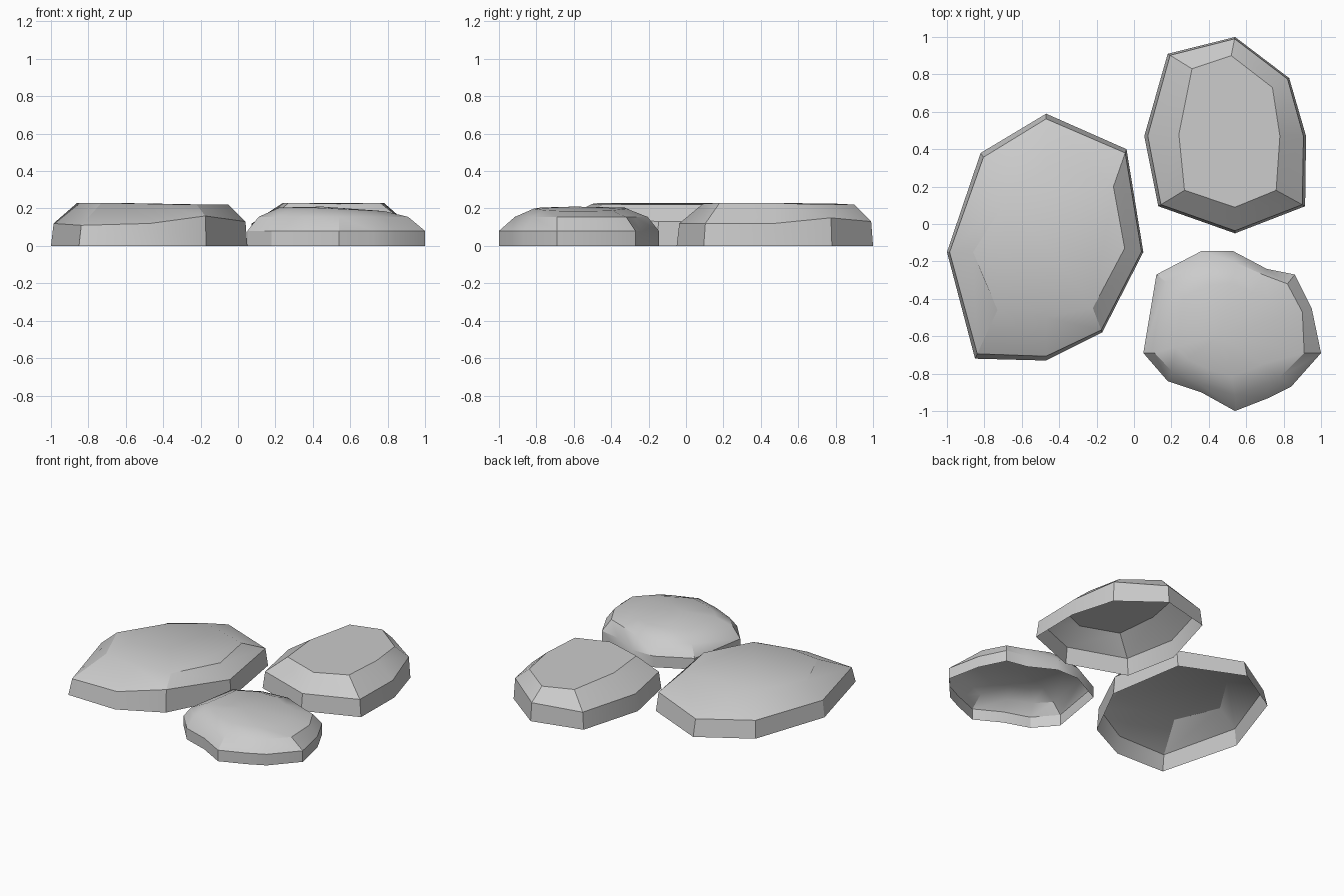
import bpy, bmesh, math

if "Cube" in bpy.data.objects:
    bpy.data.objects.remove(bpy.data.objects["Cube"])


def lerp_ring(a, b, t):
    return [(p[0] + (q[0] - p[0]) * t, p[1] + (q[1] - p[1]) * t) for p, q in zip(a, b)]


def stone(name, rings, peak=None):
    """Open-bottomed shell lofted through rings of 3D points, capped on top."""
    bm = bmesh.new()
    loops = [[bm.verts.new(p) for p in ring] for ring in rings]
    n = len(loops[0])
    for lo, hi in zip(loops, loops[1:]):
        for i in range(n):
            j = (i + 1) % n
            bm.faces.new((lo[i], lo[j], hi[j], hi[i]))
    if peak:
        c = bm.verts.new(peak)
        for i in range(n):
            bm.faces.new((loops[-1][i], loops[-1][(i + 1) % n], c))
    else:
        bm.faces.new(loops[-1])
    mesh = bpy.data.meshes.new(name)
    bm.to_mesh(mesh)
    bm.free()
    # outlines run clockwise, so turn the faces outward
    mesh.flip_normals()
    ob = bpy.data.objects.new(name, mesh)
    bpy.context.collection.objects.link(ob)
    bpy.ops.object.select_all(action='DESELECT')
    ob.select_set(True)
    bpy.context.view_layer.objects.active = ob
    bpy.ops.object.shade_smooth_by_angle(angle=math.radians(30))
    return ob


def at(ring, z):
    zs = z if isinstance(z, list) else [z] * len(ring)
    return [(x, y, h) for (x, y), h in zip(ring, zs)]


# large stone on the left
base = [(-1, -.15), (-.82, .38), (-.47, .59), (-.04, .4),
        (.05, -.15), (-.17, -.58), (-.47, -.73), (-.85, -.72)]
top = [(-.86, -.15), (-.67, .15), (-.47, .31), (-.11, .2),
       (-.05, -.13), (-.22, -.45), (-.47, -.5), (-.73, -.46)]
mid = lerp_ring(base, top, .1)
stone("large_stone", [at(base, 0), at(mid, [.12, .12, .12, .13, .13, .16, .12, .11]),
                      at(top, [.23, .23, .225, .22, .22, .22, .225, .23])])

# medium stone at the back right
base = [(.055, .47), (.18, .91), (.54, 1), (.83, .78),
        (.92, .47), (.915, .095), (.54, -.05), (.13, .095)]
top = [(.24, .48), (.31, .83), (.52, .9), (.74, .73),
       (.78, .47), (.76, .18), (.54, .09), (.27, .18)]
mid = lerp_ring(base, top, .1)
stone("medium_stone", [at(base, 0), at(mid, [.12, .12, .13, .15, .12, .12, .12, .12]),
                       at(top, [.23, .225, .22, .22, .23, .23, .225, .23])])

# small domed stone at the front right
base = [(.05, -.69), (.12, -.27), (.36, -.145), (.53, -.145), (.71, -.24),
        (.86, -.27), (.95, -.45), (1, -.69), (.84, -.87), (.72, -.93),
        (.54, -1), (.36, -.9), (.18, -.84)]
rim = [(.11, -.69), (.17, -.31), (.35, -.22), (.54, -.205), (.7, -.275),
       (.82, -.32), (.9, -.47), (.91, -.69), (.78, -.82), (.72, -.85),
       (.54, -.915), (.36, -.86), (.2, -.785)]
crown = lerp_ring(rim, [(.48, -.58)] * len(rim), .3)
crown_z = [.205 - .05 * max(0, x - .4) for x, y in crown]
stone("small_stone", [at(base, 0), at(base, .08), at(rim, .155), at(crown, crown_z)],
      peak=(.45, -.6, .21))
